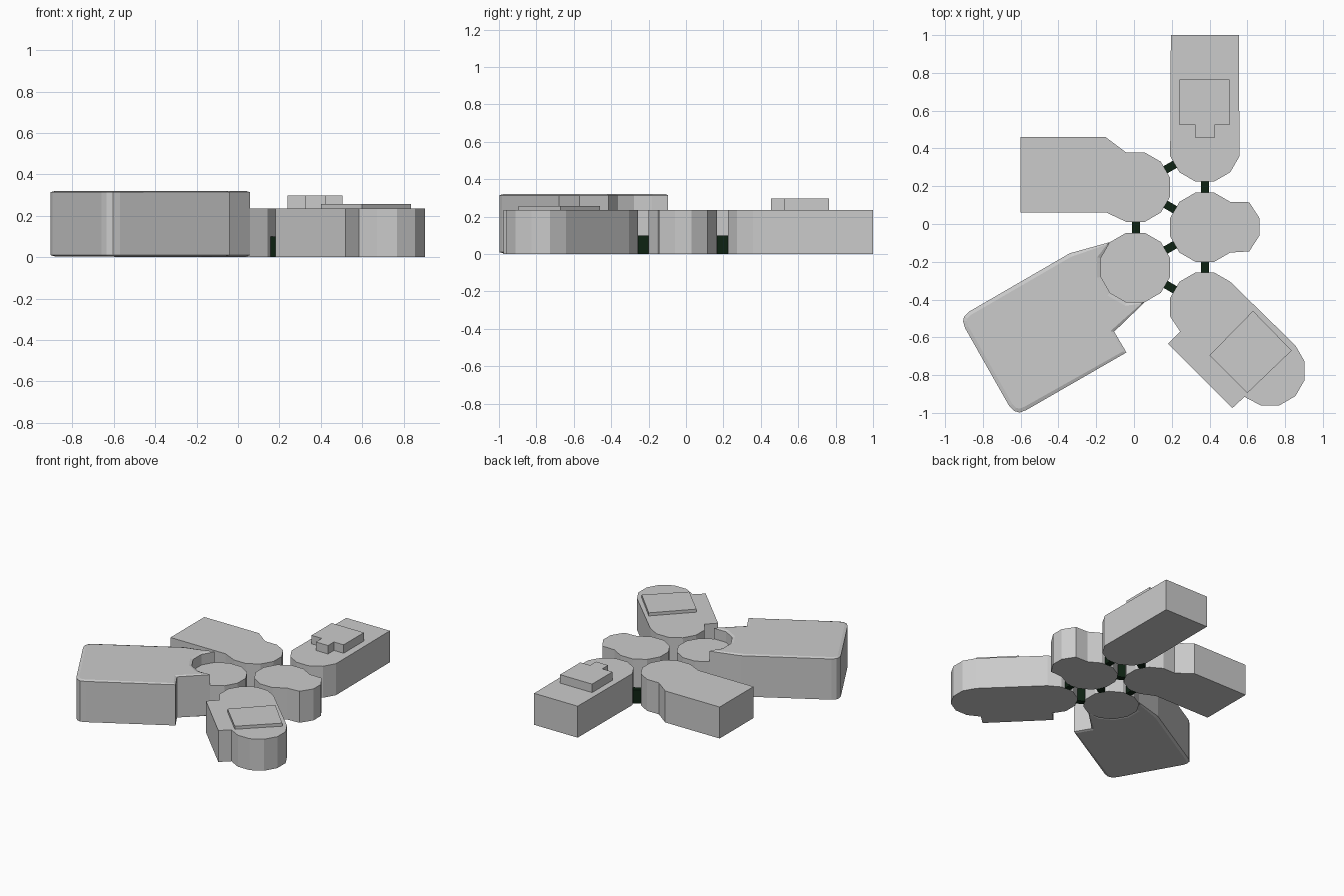
import bpy, bmesh
from math import cos, sin, radians
from mathutils import Matrix

cube = bpy.data.objects.get("Cube")
if cube:
    bpy.data.objects.remove(cube, do_unlink=True)


def material(name, color):
    m = bpy.data.materials.new(name)
    m.use_nodes = True
    m.diffuse_color = color
    m.node_tree.nodes["Principled BSDF"].inputs["Base Color"].default_value = color
    return m


GREY = material("light grey", (0.6, 0.6, 0.6, 1))
GREEN = material("dark green", (0.004, 0.016, 0.006, 1))


def finish(name, bm, mat):
    bmesh.ops.recalc_face_normals(bm, faces=bm.faces)
    mesh = bpy.data.meshes.new(name)
    bm.to_mesh(mesh)
    bm.free()
    mesh.materials.append(mat)
    obj = bpy.data.objects.new(name, mesh)
    bpy.context.collection.objects.link(obj)
    return obj


def slab(name, outline, z0, z1, crown=0):
    """Extrude a plan outline; crown gives a shallow sloped rim on top and bottom."""
    bm = bmesh.new()
    base = bm.faces.new([bm.verts.new((x, y, z0)) for x, y in outline])
    top = bmesh.ops.extrude_face_region(bm, geom=[base], use_keep_orig=True)["geom"]
    for v in top:
        if isinstance(v, bmesh.types.BMVert):
            v.co.z = z1
    bmesh.ops.recalc_face_normals(bm, faces=bm.faces)
    if crown:
        caps = [f for f in bm.faces if abs(f.normal.z) > 0.9]
        bmesh.ops.inset_region(bm, faces=caps, thickness=0.02, depth=crown)
    return finish(name, bm, GREY)


def arc(cx, cy, start, end):
    """Corners of a twelve-sided disc, from start to end in degrees."""
    step = 30 if end > start else -30
    r = 0.19
    return [(cx + r * cos(radians(a)), cy + r * sin(radians(a)))
            for a in range(start, end + step, step)]


H = 0.235

# Round hub, and the tall block wrapped around its outer side
hub = (0.008, -0.23)
slab("front_right_hub", arc(*hub, 15, 345), 0, H)
slab("tall_block", [
    (-0.34, -0.155), (-0.875, -0.465), (-0.9, -0.49), (-0.905, -0.515), (-0.895, -0.55),
    (-0.66, -0.965), (-0.635, -0.99), (-0.605, -0.998), (-0.57, -0.985),
    (-0.04, -0.68), (-0.105, -0.57)] + arc(*hub, 285, 135), 0.01, 0.314, 0.006)

# Hub with a short tab
slab("left_hub", arc(0.375, -0.017, 45, 315) + [
    (0.61, -0.145), (0.665, -0.06), (0.665, 0.03), (0.61, 0.115)], 0, H)

# Hub with a rectangular wing
slab("right_wing", arc(0.008, 0.195, -105, 105) + [
    (-0.15, 0.46), (-0.6, 0.46), (-0.6, 0.06), (-0.145, 0.06)], 0, H)

# Long rear wing with a stepped raised block
slab("rear_wing", arc(0.375, 0.408, 195, 345) + [(0.555, 1), (0.195, 1)], 0, H)
slab("rear_raised_block", [
    (0.325, 0.455), (0.425, 0.455), (0.425, 0.525), (0.505, 0.525),
    (0.505, 0.765), (0.24, 0.765), (0.24, 0.525), (0.325, 0.525)], H, 0.298)

# Diagonal front wing with a rounded end and a thin raised panel
slab("front_left_wing", arc(0.375, -0.44, 45, 195) + [
    (0.245, -0.57), (0.18, -0.635), (0.52, -0.975), (0.585, -0.915)]
    + arc(0.72, -0.777, 255, 405), 0, H)
slab("front_raised_panel", [
    (0.63, -0.46), (0.835, -0.67), (0.6, -0.895), (0.4, -0.695)], H, 0.258)

# Short links between neighbouring hubs
links = [("middle", 0.01, -0.017, 90), ("rear_left", 0.375, 0.195, 90),
         ("front_left", 0.375, -0.23, 90), ("rear", 0.192, 0.302, 30),
         ("rear_inner", 0.192, 0.09, -30), ("front_inner", 0.192, -0.124, 30),
         ("front", 0.192, -0.334, -30)]
for name, x, y, angle in links:
    bm = bmesh.new()
    bmesh.ops.create_cube(bm, size=1, matrix=Matrix.Translation((x, y, 0.05))
                          @ Matrix.Rotation(radians(angle), 4, "Z")
                          @ Matrix.Diagonal((0.064, 0.043, 0.1, 1)))
    finish(name + "_link", bm, GREEN)
